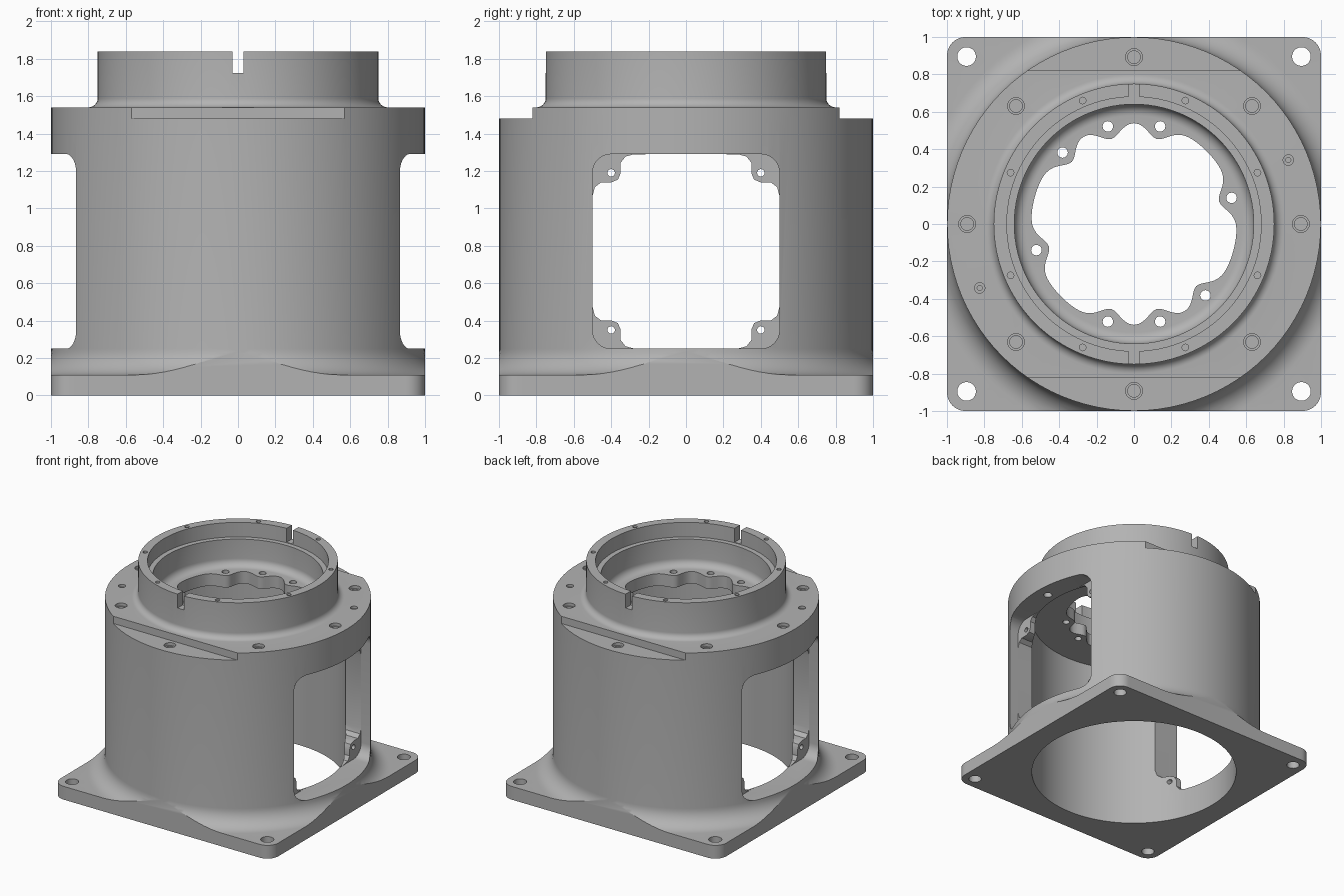
import bpy, bmesh
from math import sin, cos, pi, radians, exp, atan2

if "Cube" in bpy.data.objects:
    bpy.data.objects.remove(bpy.data.objects["Cube"])

grey = bpy.data.materials.new("cast_grey")
grey.use_nodes = True
grey.diffuse_color = (0.45, 0.45, 0.45, 1)
grey.node_tree.nodes["Principled BSDF"].inputs["Base Color"].default_value = (0.45, 0.45, 0.45, 1)


def finish(bm, name):
    bmesh.ops.recalc_face_normals(bm, faces=bm.faces)
    mesh = bpy.data.meshes.new(name)
    bm.to_mesh(mesh)
    bm.free()
    mesh.materials.append(grey)
    obj = bpy.data.objects.new(name, mesh)
    bpy.context.collection.objects.link(obj)
    return obj


def arc(cx, cy, r, start, end, n=8):
    angles = [radians(start + (end - start) * i / n) for i in range(n + 1)]
    return [(cx + r * cos(a), cy + r * sin(a)) for a in angles]


def lathe(name, profile, steps):
    """Closed (radius, z) profile turned about the z axis."""
    bm = bmesh.new()
    rings = []
    for i in range(steps):
        a = 2 * pi * i / steps
        rings.append([bm.verts.new((r * cos(a), r * sin(a), z)) for r, z in profile])
    n = len(profile)
    for i in range(steps):
        p, q = rings[i], rings[(i + 1) % steps]
        for j in range(n):
            k = (j + 1) % n
            bm.faces.new((p[j], q[j], q[k], p[k]))
    return finish(bm, name)


def add_prism(bm, outline, lo, hi, axis="z"):
    """Extrude a 2D outline: (x, y) along z, or (y, z) along x."""
    def place(p, h):
        return (p[0], p[1], h) if axis == "z" else (h, p[0], p[1])
    low = [bm.verts.new(place(p, lo)) for p in outline]
    high = [bm.verts.new(place(p, hi)) for p in outline]
    bm.faces.new(low)
    bm.faces.new(high)
    for i in range(len(low)):
        j = (i + 1) % len(low)
        bm.faces.new((low[i], low[j], high[j], high[i]))


def prisms(name, items):
    bm = bmesh.new()
    for item in items:
        add_prism(bm, *item)
    return finish(bm, name)


def circle(x, y, r, n=20):
    return arc(x, y, r, 0, 360, n)[:-1]


def rect(x0, x1, y0, y1):
    return [(x0, y0), (x1, y0), (x1, y1), (x0, y1)]


def rounded(x0, x1, y0, y1, r):
    return (arc(x1 - r, y1 - r, r, 0, 90) + arc(x0 + r, y1 - r, r, 90, 180)
            + arc(x0 + r, y0 + r, r, 180, 270) + arc(x1 - r, y0 + r, r, 270, 360))


def carve(target, tool, operation="DIFFERENCE"):
    mod = target.modifiers.new("carve", "BOOLEAN")
    mod.operation = operation
    mod.solver = "EXACT"
    mod.object = tool
    bpy.context.view_layer.objects.active = target
    bpy.ops.object.modifier_apply(modifier=mod.name)
    bpy.data.objects.remove(tool)


# Turned body: foot, foot fillet, barrel, flange, neck, stepped bore and floor
profile = [(0.81, 0), (1.5, 0), (1.5, 0.11)]
profile += arc(1.139, 0.25, 0.14, 270, 180, 10)
profile += [(0.999, 1.54)]
profile += arc(0.80, 1.59, 0.05, 270, 180)
profile += [(0.75, 1.84), (0.68, 1.84), (0.68, 1.72), (0.64, 1.72)]
profile += arc(0.58, 1.56, 0.06, 0, -90)
profile += [(0.3, 1.5), (0.3, 1.4), (0.81, 1.4)]
housing = lathe("housing", profile, 96)

# Trim the foot to a square with rounded corners
carve(housing, prisms("square_trim", [(rounded(-1, 1, -1, 1, 0.1), -0.1, 2)]), "INTERSECT")

# Lobed opening in the floor, with a lug around each screw hole
lugs = [radians(a) for a in (15, 75, 105, 135, 195, 255, 285, 315)]
opening = []
for i in range(144):
    a = 2 * pi * i / 144
    gaps = [atan2(sin(a - b), cos(a - b)) for b in lugs]
    r = 0.55 - 0.08 * sum(exp(-(d / 0.16) ** 2) for d in gaps)
    opening.append((r * cos(a), r * sin(a)))
carve(housing, prisms("floor_opening", [(opening, 1.3, 1.6)]))
carve(housing, prisms("floor_holes", [
    (circle(0.54 * cos(a), 0.54 * sin(a), 0.028), 1.3, 1.6) for a in lugs]))

# Side windows: an outer pocket, then an opening that leaves four corner tabs
pocket = rounded(-0.5, 0.5, 0.25, 1.29, 0.1)
carve(housing, prisms("window_pockets", [
    (pocket, 0.78, 1.2, "x"), (pocket, -1.2, -0.78, "x")]))
tab = [(0, 0.22), (0.012, 0.175), (0.045, 0.15), (0.1, 0.15), (0.135, 0.135),
       (0.15, 0.1), (0.15, 0.045), (0.175, 0.012), (0.22, 0)]
window = []
for sy, sz in ((1, 1), (-1, 1), (-1, -1), (1, -1)):
    corner = [(sy * (0.499 - u), 0.77 + sz * (0.519 - v)) for u, v in tab]
    window += corner if sy * sz > 0 else corner[::-1]
carve(housing, prisms("window_openings", [(window, -1.2, 1.2, "x")]))
carve(housing, prisms("tab_holes", [
    (circle(y, z, 0.02, 16), -1.2, 1.2, "x") for y in (-0.4, 0.4) for z in (0.35, 1.19)]))

# Flats on the flange and slots in the rim, front and back
carve(housing, prisms("flange_flats", [
    (rect(-1.1, 1.1, 0.82, 1.1), 1.48, 1.7), (rect(-1.1, 1.1, -1.1, -0.82), 1.48, 1.7)]))
carve(housing, prisms("rim_slots", [(rect(-0.03, 0.03, -0.9, 0.9), 1.725, 1.95)]))

# Bolt holes: foot corners, flange circle with counterbores, rim
carve(housing, prisms("foot_holes", [
    (circle(x, y, 0.05, 24), -0.1, 0.3) for x in (-0.895, 0.895) for y in (-0.895, 0.895)]))
bores, counterbores = [], []
for i in range(8):
    a = i * pi / 4
    x, y = 0.892 * cos(a), 0.892 * sin(a)
    top = 1.48 if i in (2, 6) else 1.54
    bores.append((circle(x, y, 0.034), 1.2, 1.6))
    counterbores.append((circle(x, y, 0.045), top - 0.025, 1.6))
for s in (-1, 1):
    bores.append((circle(s * 0.825, s * 0.342, 0.014, 12), 1.4, 1.6))
    counterbores.append((circle(s * 0.825, s * 0.342, 0.028), 1.52, 1.6))
carve(housing, prisms("flange_bores", bores))
carve(housing, prisms("flange_counterbores", counterbores))
rim = [radians(22.6 if i % 2 == 0 else -22.6) + (i + i % 2) // 2 * pi / 2 for i in range(8)]
carve(housing, prisms("rim_holes", [
    (circle(0.715 * cos(a), 0.715 * sin(a), 0.018, 12), 1.76, 1.95) for a in rim]))

# Smooth turned surfaces, crisp machined edges
bpy.ops.object.select_all(action="DESELECT")
housing.select_set(True)
bpy.context.view_layer.objects.active = housing
bpy.ops.object.shade_smooth_by_angle(angle=radians(30))
